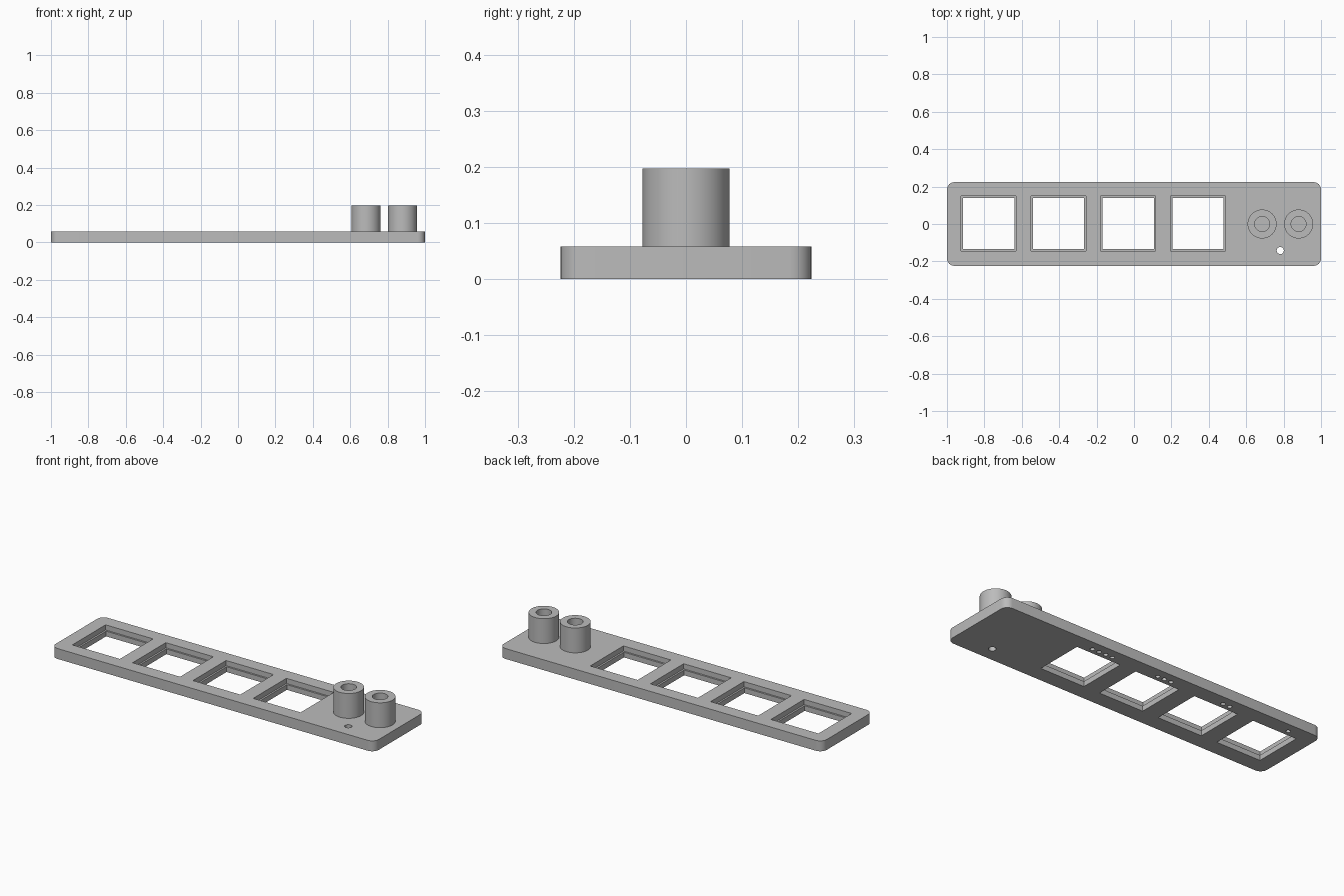
import bpy, bmesh, math
from mathutils import Matrix, Vector

if "Cube" in bpy.data.objects:
    bpy.data.objects.remove(bpy.data.objects["Cube"], do_unlink=True)

PLATE_H, TOP_H = 0.058, 0.197
HALF_X, HALF_Y, CORNER = 1.0, 0.224, 0.04
PITCH = 0.373
WINDOWS = [-0.777 + PITCH * i for i in range(4)]
WINDOW_Y = 0.002

grey = bpy.data.materials.new("mid grey")
grey.use_nodes = True
colour = (0.5, 0.5, 0.5, 1)
grey.diffuse_color = colour
grey.node_tree.nodes["Principled BSDF"].inputs["Base Color"].default_value = colour


def make_object(name, bm):
    bmesh.ops.recalc_face_normals(bm, faces=bm.faces)
    mesh = bpy.data.meshes.new(name)
    bm.to_mesh(mesh)
    bm.free()
    mesh.materials.append(grey)
    obj = bpy.data.objects.new(name, mesh)
    bpy.context.collection.objects.link(obj)
    return obj


def add_box(bm, x, y, size, z0, z1):
    m = Matrix.Translation((x, y, (z0 + z1) / 2)) @ Matrix.Diagonal((size, size, z1 - z0, 1))
    bmesh.ops.create_cube(bm, size=1, matrix=m)


def add_cylinder(bm, x, y, r, z0, z1, sides=24):
    bmesh.ops.create_cone(bm, cap_ends=True, segments=sides, radius1=r, radius2=r,
                          depth=z1 - z0, matrix=Matrix.Translation((x, y, (z0 + z1) / 2)))


def smooth(obj):
    bpy.ops.object.select_all(action='DESELECT')
    obj.select_set(True)
    bpy.context.view_layer.objects.active = obj
    bpy.ops.object.shade_smooth_by_angle(angle=math.radians(30))


# Plate with rounded corners
bm = bmesh.new()
outline = []
for k, (sx, sy) in enumerate([(1, 1), (-1, 1), (-1, -1), (1, -1)]):
    for i in range(7):
        a = (k + i / 6) * math.pi / 2
        outline.append(bm.verts.new((sx * (HALF_X - CORNER) + CORNER * math.cos(a),
                                     sy * (HALF_Y - CORNER) + CORNER * math.sin(a), 0)))
base = bm.faces.new(outline)
top = bmesh.ops.extrude_face_region(bm, geom=[base])["geom"]
bmesh.ops.translate(bm, vec=Vector((0, 0, PLATE_H)),
                    verts=[v for v in top if isinstance(v, bmesh.types.BMVert)])
plate = make_object("base_plate", bm)

# Through windows, small light hole and underside counting dots
bm = bmesh.new()
for i, x in enumerate(WINDOWS):
    add_box(bm, x, WINDOW_Y, 0.274, -0.05, 0.1)
    for d in range(i + 1):
        add_cylinder(bm, x - 0.061 + 0.042 * d, 0.17, 0.012, -0.02, 0.02, 16)
add_cylinder(bm, 0.782, -0.142, 0.019, -0.05, 0.1)
hole_cutter = make_object("hole_cutter", bm)

# Wider recess around the top of each window
bm = bmesh.new()
for x in WINDOWS:
    add_box(bm, x, WINDOW_Y, 0.294, 0.029, 0.1)
recess_cutter = make_object("recess_cutter", bm)

for cutter in (hole_cutter, recess_cutter):
    cutter.hide_render = True
    mod = plate.modifiers.new("cut", 'BOOLEAN')
    mod.operation = 'DIFFERENCE'
    mod.solver = 'EXACT'
    mod.object = cutter

# Bake the cuts and drop the cutters
bpy.context.view_layer.update()
evaluated = plate.evaluated_get(bpy.context.evaluated_depsgraph_get())
cut_mesh = bpy.data.meshes.new_from_object(evaluated)
plate.modifiers.clear()
plate.data = cut_mesh
for cutter in (hole_cutter, recess_cutter):
    bpy.data.objects.remove(cutter, do_unlink=True)
smooth(plate)

# Hollow round posts, lathed from a wall profile
for name, x in (("inner_post", 0.685), ("outer_post", 0.88)):
    bm = bmesh.new()
    wall = [(0.0775, PLATE_H), (0.0775, TOP_H), (0.04, TOP_H), (0.04, PLATE_H)]
    pts = [bm.verts.new((r, 0, z)) for r, z in wall]
    edges = [bm.edges.new((pts[i], pts[(i + 1) % 4])) for i in range(4)]
    bmesh.ops.spin(bm, geom=pts + edges, cent=(0, 0, 0), axis=(0, 0, 1),
                   angle=math.tau, steps=48)
    bmesh.ops.remove_doubles(bm, verts=bm.verts, dist=0.0001)
    post = make_object(name, bm)
    post.location.x = x
    smooth(post)
